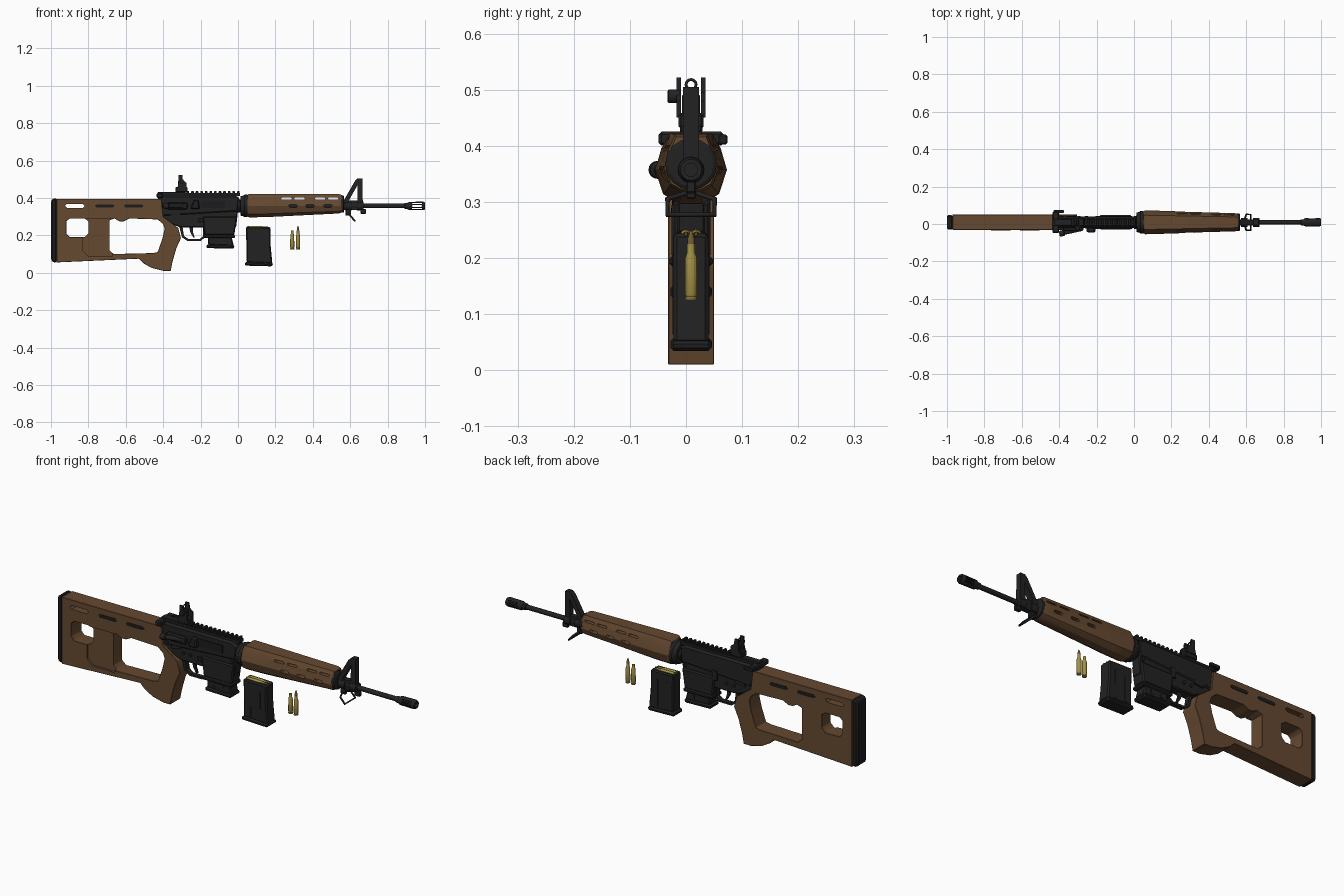
import bpy, bmesh, math
from mathutils import Vector

if "Cube" in bpy.data.objects:
    bpy.data.objects.remove(bpy.data.objects["Cube"])

Y = 0.009   # centre plane of the whole set
AXIS = 0.357  # height of the bore


def material(name, rgb):
    m = bpy.data.materials.new(name)
    m.use_nodes = True
    m.diffuse_color = (*rgb, 1)
    node = m.node_tree.nodes["Principled BSDF"]
    node.inputs["Base Color"].default_value = (*rgb, 1)
    node.inputs["Roughness"].default_value = 0.7
    return m


WOOD = material("walnut brown", (0.13, 0.066, 0.03))
BLACK = material("gun black", (0.016, 0.016, 0.017))
RUBBER = material("rubber black", (0.012, 0.012, 0.013))
BRASS = material("brass", (0.36, 0.28, 0.06))
COPPER = material("dark copper", (0.17, 0.11, 0.03))


def finish(name, bm, mat, bevel=0):
    bmesh.ops.recalc_face_normals(bm, faces=bm.faces)
    me = bpy.data.meshes.new(name)
    bm.to_mesh(me)
    bm.free()
    ob = bpy.data.objects.new(name, me)
    bpy.context.collection.objects.link(ob)
    me.materials.append(mat)
    if bevel:
        chamfer(ob, bevel)
    return ob


def apply(ob, mod):
    bpy.context.view_layer.objects.active = ob
    bpy.ops.object.modifier_apply(modifier=mod.name)


def chamfer(ob, width):
    mod = ob.modifiers.new("chamfer", "BEVEL")
    mod.width, mod.segments = width, 1
    mod.limit_method, mod.angle_limit = "ANGLE", math.radians(25)
    apply(ob, mod)


def cut(ob, *cutters):
    for c in cutters:
        mod = ob.modifiers.new("cut", "BOOLEAN")
        mod.operation, mod.solver, mod.object = "DIFFERENCE", "EXACT", c
        apply(ob, mod)
        bpy.data.objects.remove(c)


def prism(name, pts, half, mat=BLACK, bevel=0, y=0.0):
    """Side outline in x and z, extruded across the width."""
    bm = bmesh.new()
    f = bm.faces.new([bm.verts.new((x, Y + y - half, z)) for x, z in pts])
    new = bmesh.ops.extrude_face_region(bm, geom=[f])["geom"]
    bmesh.ops.translate(bm, vec=(0, 2 * half, 0),
                        verts=[g for g in new if isinstance(g, bmesh.types.BMVert)])
    return finish(name, bm, mat, bevel)


def box(name, x0, x1, z0, z1, half, mat=BLACK, bevel=0, y=0.0):
    return prism(name, [(x0, z0), (x1, z0), (x1, z1), (x0, z1)], half, mat, bevel, y)


def slot(x0, x1, z, h=0.009):
    return prism("slot_cutter", [(x0, z), (x0 + h, z - h), (x1 - h, z - h), (x1, z),
                                 (x1 - h, z + h), (x0 + h, z + h)], 0.2)


def lathe(name, start, direction, profile, mat=BLACK, sides=16):
    """Rings of (distance, radius) along a direction."""
    bm = bmesh.new()
    rot = Vector(direction).to_track_quat("Z", "Y")
    rings = [[bm.verts.new(Vector(start) + rot @ Vector((
        r * math.cos(math.tau * i / sides), r * math.sin(math.tau * i / sides), d)))
        for i in range(sides)] for d, r in profile]
    for a, b in zip(rings, rings[1:]):
        for i in range(sides):
            j = (i + 1) % sides
            bm.faces.new((a[i], a[j], b[j], b[i]))
    bm.faces.new(rings[0])
    bm.faces.new(rings[-1])
    return finish(name, bm, mat)


def wire(name, pts, radius, cyclic=False):
    cu = bpy.data.curves.new(name, "CURVE")
    cu.dimensions, cu.bevel_depth, cu.bevel_resolution = "3D", radius, 1
    sp = cu.splines.new("POLY")
    sp.points.add(len(pts) - 1)
    for p, (x, y, z) in zip(sp.points, pts):
        p.co = (x, Y + y, z, 1)
    sp.use_cyclic_u = cyclic
    cu.use_fill_caps = True
    cu.materials.append(BLACK)
    ob = bpy.data.objects.new(name, cu)
    bpy.context.collection.objects.link(ob)


# Thumbhole stock with grip
stock = prism("stock", [(-.97, .055), (-.53, .075), (-.505, .05), (-.46, .025), (-.40, .01),
                        (-.36, .01), (-.35, .06), (-.33, .13), (-.305, .185), (-.32, .24),
                        (-.36, .27), (-.40, .30), (-.41, .395), (-.97, .395)], 0.041, WOOD)
cut(stock,
    prism("thumb_cutter", [(-.687, .12), (-.665, .10), (-.455, .105), (-.43, .11), (-.405, .18),
                           (-.392, .235), (-.40, .26), (-.43, .285), (-.58, .29), (-.61, .275),
                           (-.635, .275), (-.66, .29), (-.687, .28)], 0.2),
    prism("butt_cutter", [(-.917, .21), (-.90, .19), (-.82, .19), (-.80, .21), (-.80, .275),
                          (-.82, .29), (-.90, .29), (-.917, .275)], 0.2))
chamfer(stock, 0.011)
cut(stock, slot(-.925, -.82, .357, .01),
    prism("cheek_cutter", [(-.83, .12), (-.80, .09), (-.67, .09), (-.67, .287), (-.83, .287)],
          0.02, y=-.05))
for x0 in (-.765, -.61):
    for side in (-1, 1):
        prism("stock_slot", [(x0, .357), (x0 + .01, .348), (x0 + .095, .348), (x0 + .105, .357),
                             (x0 + .095, .366), (x0 + .01, .366)], .003, RUBBER, y=side * .0395)
prism("butt_pad", [(-1, .07), (-.99, .055), (-.968, .055), (-.968, .398), (-.99, .398),
                   (-1, .385)], 0.039, RUBBER, .008)

# Receiver
prism("upper_receiver", [(-.44, .36), (-.41, .30), (0, .325), (.01, .40), (-.02, .415),
                         (-.40, .415), (-.43, .40)], 0.031, BLACK, .009)
prism("lower_receiver", [(-.41, .345), (-.405, .29), (-.36, .262), (-.31, .243), (-.18, .243),
                         (-.01, .243), (0, .33), (0, .345)], 0.026, BLACK, .005)
prism("magazine_well", [(-.19, .30), (-.178, .20), (-.02, .20), (-.005, .30)], 0.035, BLACK, .006)
box("magazine_well_lip", -.183, -.016, .185, .203, .039, BLACK, .005)
box("rail_base", -.42, .012, .41, .425, .019)
for i in range(12):
    box("rail_tooth", -.275 + i * .0245, -.261 + i * .0245, .423, .437, .02, BLACK, .003)
box("charging_handle", -.435, -.40, .40, .425, .058, BLACK, .005)
box("charging_handle_bar", -.43, -.28, .408, .432, .018, BLACK, .004)
box("charging_latch", -.43, -.375, .402, .42, .008, BLACK, .003, y=.057)
box("ejection_port_cover", -.20, -.07, .345, .385, .004, RUBBER, y=-.032)
prism("case_deflector", [(-.255, .34), (-.205, .34), (-.21, .39), (-.235, .39)], .014,
      BLACK, .006, y=-.04)
lathe("forward_assist", (-.40, Y - .062, .357), (1, .22, 0),
      [(0, .012), (.008, .016), (.025, .016), (.03, .011), (.12, .011)])
box("forward_assist_housing", -.38, -.27, .338, .376, .012, BLACK, .006, y=-.035)
box("bolt_catch", -.205, -.175, .285, .335, .005, BLACK, .002, y=.03)
box("magazine_release", -.215, -.185, .272, .29, .006, BLACK, .002, y=-.03)
for side in (-1, 1):
    for x, z in ((-.385, .318), (-.255, .285), (-.295, .285), (-.02, .315)):
        lathe("receiver_pin", (x, Y, z), (0, side, 0), [(0, .008), (.034, .008)])
    prism("safety_lever", [(-.36, .295), (-.31, .302), (-.31, .318), (-.36, .311)], .004,
          BLACK, y=side * .03)

# Trigger and guard
guard = prism("trigger_guard", [(-.315, .25), (-.30, .19), (-.27, .17), (-.20, .17),
                                (-.175, .19), (-.175, .25)], .012)
cut(guard, prism("guard_cutter", [(-.302, .28), (-.289, .197), (-.265, .18), (-.205, .18),
                                  (-.187, .195), (-.187, .28)], .1))
prism("trigger", [(-.262, .25), (-.255, .215), (-.238, .187), (-.232, .19), (-.242, .22),
                  (-.238, .25)], .006)


# Magazines and cartridges
def magazine(name, x, z, h):
    prism(name + "_body", [(x + .01, z + .02), (x + .148, z + .014), (x + .139, z + .5 * h),
                           (x + .137, z + h - .003), (x + .007, z + h)], .031, BLACK, .006)
    prism(name + "_base", [(x, z + .004), (x + .147, z), (x + .152, z + .018),
                           (x + .003, z + .024)], .037, BLACK, .006)
    for side in (-1, 1):
        for k in (.04, .095):
            prism(name + "_rib", [(x + k, z + .03), (x + k + .012, z + .03),
                                  (x + k + .01, z + .8 * h), (x + k, z + .8 * h)], .002,
                  BLACK, y=side * .031)


CASE = [(0, .011), (.004, .011), (.006, .009), (.01, .011), (.075, .0105), (.085, .007), (.10, .007)]
TIP = [(0, .0065), (.01, .006), (.02, .003), (.025, .001)]


def cartridge(start, direction, tip=True):
    lathe("cartridge_case", start, direction, CASE, BRASS, 12)
    if tip:
        lathe("cartridge_tip", Vector(start) + Vector(direction) * .10, direction, TIP, COPPER, 12)


magazine("fitted_magazine", -.17, .128, .10)
magazine("spare_magazine", .036, .034, .212)
for y in (-.009, .009):
    cartridge((.05, Y + y, .24), (1, 0, 0))
cartridge((.29, Y, .125), (0, 0, 1), False)
cartridge((.321, Y, .125), (0, 0, 1))

# Handguard lofted from ten-sided sections
SECTION = [(.038, .065), (.053, .038), (.064, 0), (.05, -.043), (.022, -.061)]
outline = SECTION + [(-y, z) for y, z in reversed(SECTION)]
bm = bmesh.new()
rings = []
for x, wide, top, low in ((.05, .9, .9, .93), (.06, 1, 1, 1), (.15, .96, 1, .98),
                          (.54, .76, .97, .66), (.555, .7, .9, .58)):
    rings.append([bm.verts.new((x, Y + y * wide, AXIS + z * (top if z > 0 else low)))
                  for y, z in outline])
for a, b in zip(rings, rings[1:]):
    for i in range(len(a)):
        j = (i + 1) % len(a)
        bm.faces.new((a[i], a[j], b[j], b[i]))
bm.faces.new(rings[0])
bm.faces.new(rings[-1])
handguard = finish("handguard", bm, WOOD)
for x in (.23, .30, .41, .48):
    cut(handguard, slot(x, x + .058, .396, .005))
for x in (.27, .36, .455):
    cut(handguard, slot(x, x + .05, AXIS, .007))
lathe("barrel_nut", (0, Y, AXIS), (1, 0, 0),
      [(0, .035), (.012, .035), (.014, .052), (.03, .056), (.034, .06), (.05, .06)])
lathe("handguard_cap", (.55, Y, AXIS + .01), (1, 0, 0), [(0, .046), (.014, .046), (.018, .04)])

# Barrel and muzzle device
lathe("barrel", (.02, Y, AXIS), (1, 0, 0),
      [(0, .016), (.65, .016), (.652, .012), (.87, .012), (.872, .016), (.90, .016)])
muzzle = lathe("flash_hider", (.905, Y, AXIS), (1, 0, 0),
               [(0, .017), (.01, .022), (.085, .023), (.095, .019)])
cut(muzzle, lathe("bore_cutter", (.93, Y, AXIS), (1, 0, 0), [(0, .012), (.1, .012)]),
    slot(.93, .985, AXIS, .005),
    slot(.93, .985, AXIS + .0135, .0025), slot(.93, .985, AXIS - .0135, .0025))

# Front sight tower and sling loop
tower = prism("front_sight_tower", [(.565, .335), (.565, .385), (.625, .49), (.64, .505),
                                    (.665, .505), (.668, .335)], .014)
cut(tower, prism("tower_cutter", [(.592, .385), (.638, .385), (.64, .47)], .1))
for x in (.572, .635):
    lathe("sight_collar", (x, Y, AXIS), (1, 0, 0), [(0, .024), (.035, .024)])
box("bayonet_lug", .655, .685, .315, .34, .009, BLACK, .003)
box("sling_mount", .575, .605, .305, .34, .009, BLACK, .003)
wire("sling_loop", [(.59, -.012, .315), (.60, -.042, .305), (.625, -.042, .277),
                    (.625, .042, .277), (.60, .042, .305), (.59, .012, .315)], .005, True)

# Rear sight
box("rear_sight_base", -.335, -.27, .43, .458, .022, BLACK, .004)
box("rear_sight_stem", -.32, -.295, .45, .492, .016, BLACK, .003)
for side in (-1, 1):
    prism("rear_sight_ear", [(-.325, .45), (-.275, .45), (-.275, .48), (-.295, .495),
                             (-.298, .522), (-.318, .522), (-.318, .48)], .004, BLACK, y=side * .022)
wire("rear_aperture", [(-.308, .009 * math.cos(a * math.tau / 12),
                        .509 + .009 * math.sin(a * math.tau / 12)) for a in range(12)], .003, True)
lathe("windage_knob", (-.30, Y - .02, .488), (0, -1, 0), [(0, .012), (.02, .012), (.022, .009)])

# Soft shading that keeps hard edges
bpy.ops.object.select_all(action="DESELECT")
for ob in bpy.context.scene.objects:
    if ob.type == "MESH":
        ob.select_set(True)
        bpy.context.view_layer.objects.active = ob
bpy.ops.object.shade_smooth_by_angle(angle=math.radians(28))
